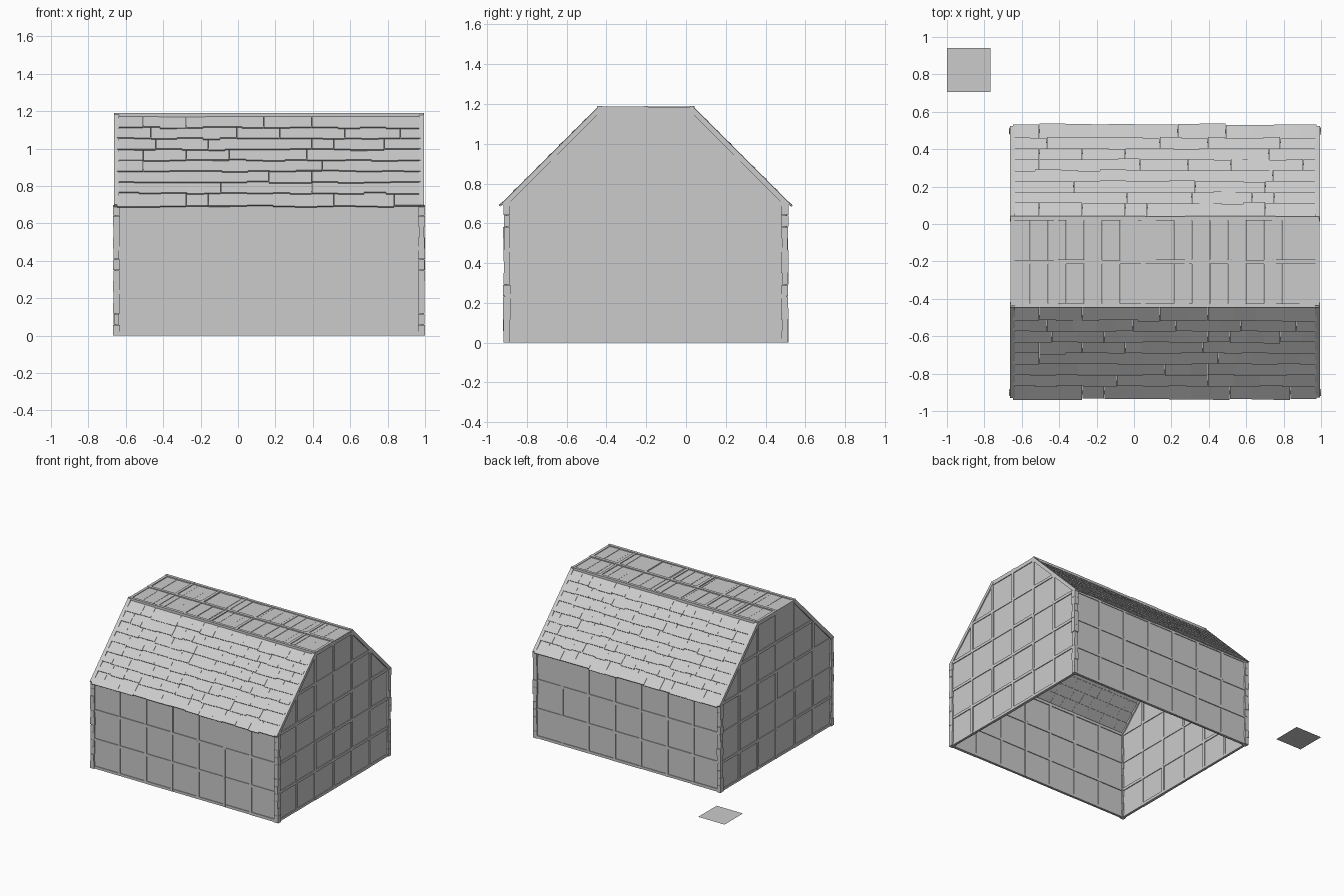
import bpy, bmesh, math, random
from mathutils import Matrix, Vector

if "Cube" in bpy.data.objects:
    bpy.data.objects.remove(bpy.data.objects["Cube"])

random.seed(4)
M = 0.233                       # building module
X0, X1 = -0.65, -0.65 + 7 * M   # side walls
CY = -0.2025                    # ridge centre line
Y0, Y1 = CY - 3 * M, CY + 3 * M
EAVE, TOP = 3 * M, 5 * M
B = 0.021                       # beam thickness


def make(name, build):
    bm = bmesh.new()
    build(bm)
    bmesh.ops.recalc_face_normals(bm, faces=bm.faces)
    me = bpy.data.meshes.new(name)
    bm.to_mesh(me)
    bm.free()
    ob = bpy.data.objects.new(name, me)
    bpy.context.collection.objects.link(ob)
    return ob


def box(bm, c, s, rot=Matrix()):
    m = Matrix.Translation(c) @ rot @ Matrix.Diagonal((*s, 1))
    bmesh.ops.create_cube(bm, size=1, matrix=m)


def beam(bm, a, b, t=B):
    a, b = Vector(a), Vector(b)
    d = b - a
    rot = d.to_track_quat('Z', 'Y').to_matrix().to_4x4()
    w = t + random.uniform(-0.002, 0.002)
    box(bm, (a + b) / 2, (w, w, d.length + t * 0.8), rot)


# Long walls: thin infill panel
def long_panels(bm):
    for y in (Y0, Y1):
        box(bm, ((X0 + X1) / 2, y, EAVE / 2), (X1 - X0, 0.009, EAVE))


# Gable ends: one extruded outline each
def gable_panels(bm):
    outline = [(Y0, 0), (Y1, 0), (Y1, EAVE), (CY + M, TOP), (CY - M, TOP), (Y0, EAVE)]
    for x in (X0, X1):
        f = bm.faces.new([bm.verts.new((x - 0.0045, y, z)) for y, z in outline])
        r = bmesh.ops.extrude_face_region(bm, geom=[f])
        vs = [v for v in r['geom'] if isinstance(v, bmesh.types.BMVert)]
        bmesh.ops.translate(bm, verts=vs, vec=(0.009, 0, 0))


# Timber grid of the long walls, one beam per panel edge
def long_frame(bm):
    for y in (Y0, Y1):
        for j in range(4):
            z = max(j * M, B / 2 + 0.001)
            for i in range(7):
                beam(bm, (X0 + i * M, y, z), (X0 + (i + 1) * M, y, z))
        for i in range(1, 7):
            for j in range(3):
                beam(bm, (X0 + i * M, y, j * M + 0.01), (X0 + i * M, y, (j + 1) * M - 0.01))


# Timber grid of the gables, following the roof outline
def gable_frame(bm):
    for x in (X0, X1):
        for j in range(6):
            n = min(3, 6 - j)
            z = max(j * M, B / 2 + 0.001)
            for k in range(-n, n):
                beam(bm, (x, CY + k * M, z), (x, CY + (k + 1) * M, z))
        for k in range(-2, 3):
            for j in range(min(5, 6 - abs(k))):
                beam(bm, (x, CY + k * M, j * M + 0.01), (x, CY + k * M, (j + 1) * M - 0.01))


# Sloping verge beams
def verge(bm):
    for x in (X0, X1):
        for s in (-1, 1):
            beam(bm, (x, CY + s * (3 * M + 0.01), EAVE - 0.002),
                 (x, CY + s * M, TOP + 0.008), 0.027)


# Stacked corner blocks with uneven sizes
def corners(bm):
    for x in (X0, X1):
        for y in (Y0, Y1):
            for i in range(12):
                h = EAVE / 12
                w = 0.033 + random.uniform(-0.005, 0.005)
                d = 0.033 + random.uniform(-0.005, 0.005)
                box(bm, (x, y, (i + 0.5) * h), (w, d, h - 0.001))


# Overlapping shingles: 8 courses on each 45 degree slope
def shingles(bm):
    slope = 2 * M * math.sqrt(2)
    rows, pitch = 8, slope / 8
    for s in (-1, 1):
        up = Vector((0, -s, 1)).normalized()
        out = Vector((0, s, 1)).normalized()
        base = Vector((0, CY + s * 3 * M, EAVE))
        for r in range(rows):
            x = X0 + 0.004
            while x < X1 - 0.01:
                w = random.choice((0.09, 0.117, 0.14))
                if X1 - x - w < 0.06:
                    w = X1 - x - 0.004
                low = r * pitch - 0.012 + random.uniform(-0.006, 0.006)
                if r == 0:
                    low -= 0.018
                high = min((r + 1) * pitch + 0.012, slope + 0.004)
                t = 0.008
                lift = 0.013 + random.uniform(-0.001, 0.002)
                sec = [(low, lift), (high, 0.003), (high, 0.003 + t), (low, lift + t)]
                rings = []
                for xx in (x, x + w - 0.0008):
                    rings.append([bm.verts.new(base + up * u + out * o + Vector((xx, 0, 0)))
                                  for u, o in sec])
                a, b = rings
                bm.faces.new(a)
                bm.faces.new(b[::-1])
                for i in range(4):
                    j = (i + 1) % 4
                    bm.faces.new((a[i], b[i], b[j], a[j]))
                x += w


# Flat top: cross planks in two bays
def top_planks(bm):
    n = 17
    w = (X1 - X0) / n
    for k in (-1, 0):
        for i in range(n):
            h = 0.012 + random.uniform(-0.002, 0.002)
            box(bm, (X0 + (i + 0.5) * w, CY + (k + 0.5) * M, TOP + 0.004 + h / 2),
                (w - 0.002, M, h))


# Beams along and across the flat top
def top_frame(bm):
    for k in (-1, 0, 1):
        for i in range(7):
            beam(bm, (X0 + i * M, CY + k * M, TOP + 0.013), (X0 + (i + 1) * M, CY + k * M, TOP + 0.013), 0.023)
    for i in range(8):
        for k in (-1, 0):
            beam(bm, (X0 + i * M, CY + k * M, TOP + 0.011), (X0 + i * M, CY + (k + 1) * M, TOP + 0.011), 0.021)


# Loose ground tile beside the building
def tile(bm):
    bmesh.ops.create_grid(bm, x_segments=1, y_segments=1, size=M / 2,
                          matrix=Matrix.Translation((-1 + M / 2, 0.94 - M / 2, 0)))


make("long_wall_panels", long_panels)
make("gable_panels", gable_panels)
make("long_wall_frame", long_frame)
make("gable_frame", gable_frame)
make("verge_beams", verge)
make("corner_blocks", corners)
make("roof_shingles", shingles)
make("roof_top_planks", top_planks)
make("roof_top_frame", top_frame)
make("ground_tile", tile)
